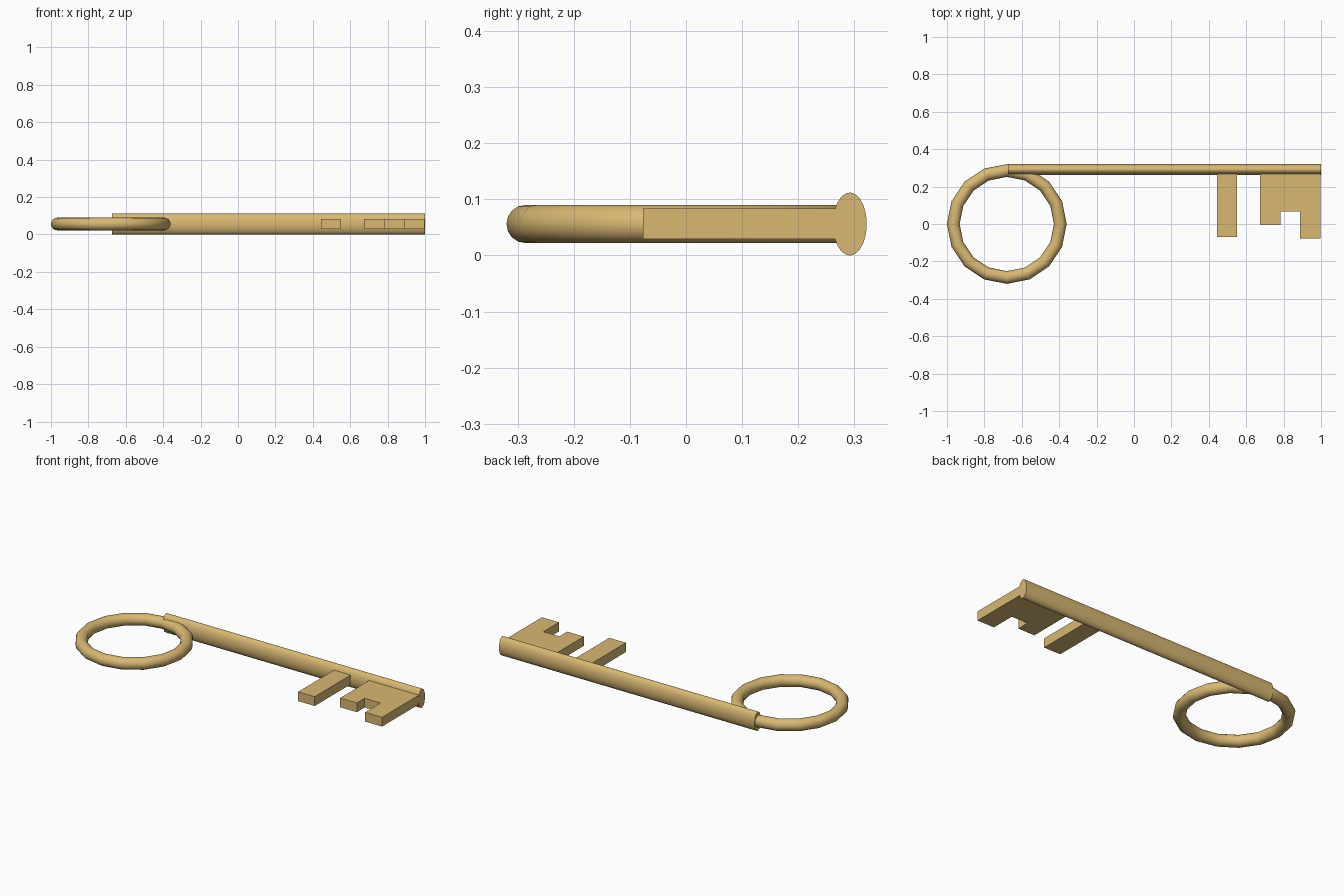
import bpy
import bmesh
import math

if "Cube" in bpy.data.objects:
    bpy.data.objects.remove(bpy.data.objects["Cube"])

brass = bpy.data.materials.new("brass")
brass.diffuse_color = (0.69, 0.48, 0.17, 1)
brass.use_nodes = True
brass.node_tree.nodes["Principled BSDF"].inputs["Base Color"].default_value = brass.diffuse_color
Z = 0.056  # height of the key's centre plane


def finish(obj, name, smooth=True):
    obj.name = name
    obj.data.materials.append(brass)
    if smooth:
        bpy.ops.object.shade_smooth_by_angle(angle=math.radians(40))


def plate(name, outline, z0, z1):
    """Extrude a flat outline between two heights."""
    bm = bmesh.new()
    face = bm.faces.new([bm.verts.new((x, y, z0)) for x, y in outline])
    ext = bmesh.ops.extrude_face_region(bm, geom=[face])
    for v in ext["geom"]:
        if isinstance(v, bmesh.types.BMVert):
            v.co.z = z1
    bmesh.ops.recalc_face_normals(bm, faces=bm.faces)
    mesh = bpy.data.meshes.new(name)
    bm.to_mesh(mesh)
    bm.free()
    obj = bpy.data.objects.new(name, mesh)
    bpy.context.collection.objects.link(obj)
    finish(obj, name, smooth=False)


# Ring handle
bpy.ops.mesh.primitive_torus_add(major_segments=16, minor_segments=16,
                                 major_radius=0.286, minor_radius=0.034,
                                 location=(-0.68, 0, Z))
finish(bpy.context.object, "ring_handle")

# Shaft with an oval section, taller than it is wide
bpy.ops.mesh.primitive_cylinder_add(vertices=32, radius=1, depth=1.675,
                                    location=(0.1625, 0.292, Z),
                                    rotation=(0, math.pi / 2, 0))
bpy.context.object.scale = (0.056, 0.03, 1)
bpy.ops.object.transform_apply(location=False, rotation=True, scale=True)
finish(bpy.context.object, "shaft")

# Single tooth and notched bit, both sunk slightly into the shaft
plate("single_tooth", [(0.443, -0.07), (0.552, -0.07),
                       (0.552, 0.275), (0.443, 0.275)], 0.029, 0.084)
plate("notched_bit", [(0.673, -0.005), (0.782, -0.005), (0.782, 0.068),
                      (0.887, 0.068), (0.887, -0.077), (0.998, -0.077),
                      (0.998, 0.275), (0.673, 0.275)], 0.029, 0.084)
